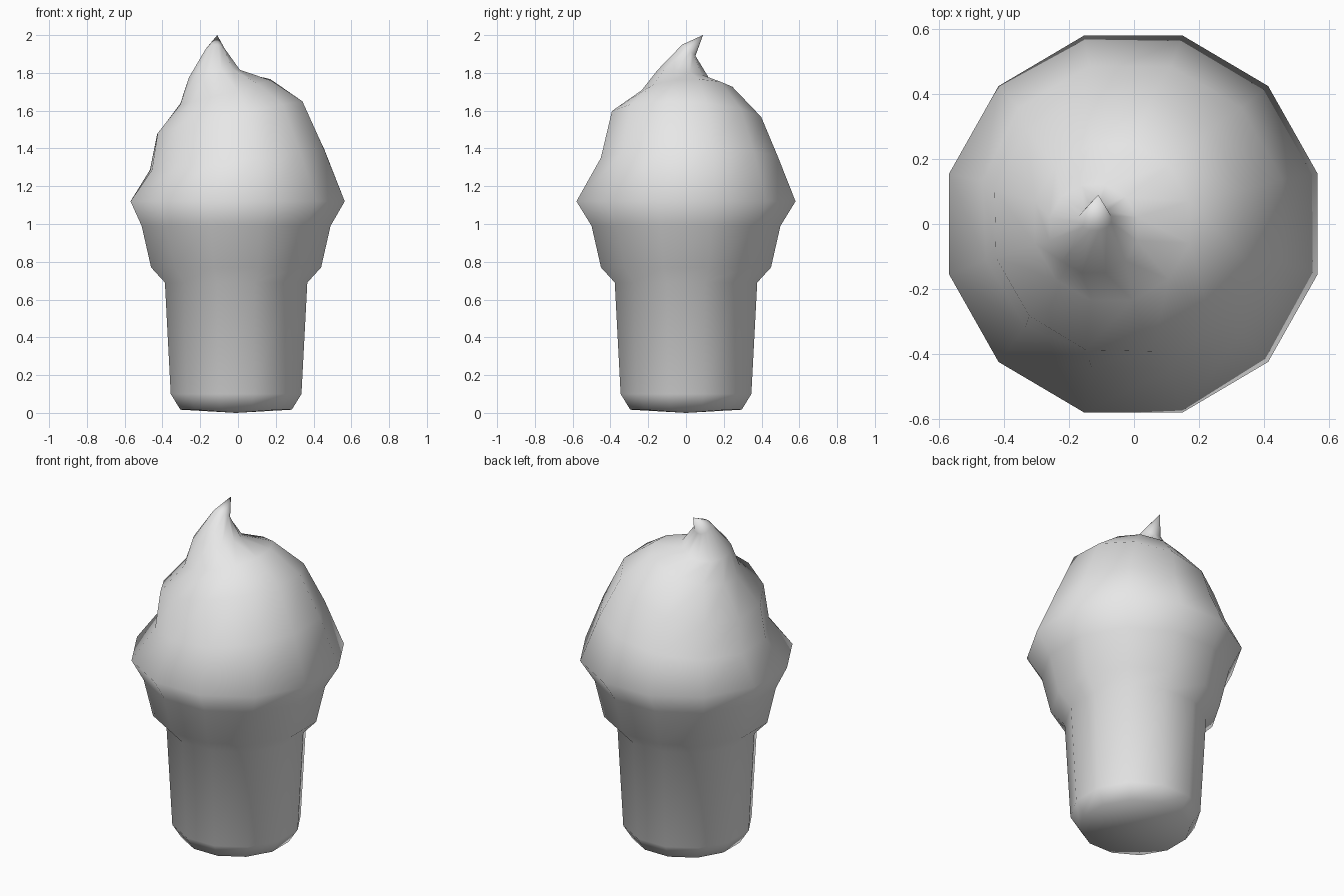
import bpy
import bmesh
from math import cos, sin, radians

SIDES = 12
HALF_STEP = radians(180 / SIDES)

old = bpy.data.objects.get("Cube")
if old:
    bpy.data.objects.remove(old, do_unlink=True)


def make_material(name, value):
    mat = bpy.data.materials.new(name)
    mat.use_nodes = True
    color = (value, value, value, 1)
    mat.diffuse_color = color
    mat.node_tree.nodes["Principled BSDF"].inputs["Base Color"].default_value = color
    return mat


def add_ring(bm, center, half_x, half_y, slope_x=0, slope_y=0, dent=0):
    """Tilted polygon ring; half sizes are measured across its flats."""
    cx, cy, cz = center
    verts = []
    for i in range(SIDES):
        angle = HALF_STEP * (2 * i + 1)
        # Optional hollow on the front right where the swirl folds in
        fold = 1 - dent * max(0, cos(angle - radians(225)))
        dx = half_x * cos(angle) / cos(HALF_STEP) * fold
        dy = half_y * sin(angle) / cos(HALF_STEP) * fold
        verts.append(bm.verts.new((cx + dx, cy + dy, cz + slope_x * dx + slope_y * dy)))
    return verts


def bridge(bm, lower, upper):
    for i in range(SIDES):
        j = (i + 1) % SIDES
        bm.faces.new((lower[i], lower[j], upper[j], upper[i]))


def close(bm, ring, point, downward=False):
    tip = bm.verts.new(point)
    for i in range(SIDES):
        a, b = ring[i], ring[(i + 1) % SIDES]
        bm.faces.new((b, a, tip) if downward else (a, b, tip))


bm = bmesh.new()

# Wafer cup: radius and height of each level ring
cup = [(.295, .017), (.346, .1), (.377, .69), (.45, .77), (.5, .99)]
rings = [add_ring(bm, (-.01, 0, z), r, r) for r, z in cup]

# Widest rim of the scoop
rings.append(add_ring(bm, (-.002, 0, 1.12), .567, .58))

# Leaning swirl: center, half sizes, tilt and fold of each ring
swirl = [
    ((-.012, .01, 1.34), .468, .475, .12, .01, .06),
    ((-.047, 0, 1.56), .388, .398, .22, -.04, .03),
    ((-.067, .005, 1.7), .238, .24, .27, .04, 0),
    ((-.125, -.015, 1.79), .135, .135, .15, -.15, 0),
    ((-.12, .015, 1.92), .05, .035, 0, -.85, 0),
]
rings += [add_ring(bm, *level) for level in swirl]

for lower, upper in zip(rings, rings[1:]):
    bridge(bm, lower, upper)

# Cup base and curled tip
close(bm, rings[0], (-.01, 0, 0), downward=True)
close(bm, rings[-1], (-.11, .09, 2))

for face in bm.faces:
    face.smooth = True
bmesh.ops.recalc_face_normals(bm, faces=bm.faces)

mesh = bpy.data.meshes.new("ice_cream_cone")
bm.to_mesh(mesh)
bm.free()
mesh.materials.append(make_material("light grey", .8))
cone = bpy.data.objects.new("ice_cream_cone", mesh)
bpy.context.scene.collection.objects.link(cone)
